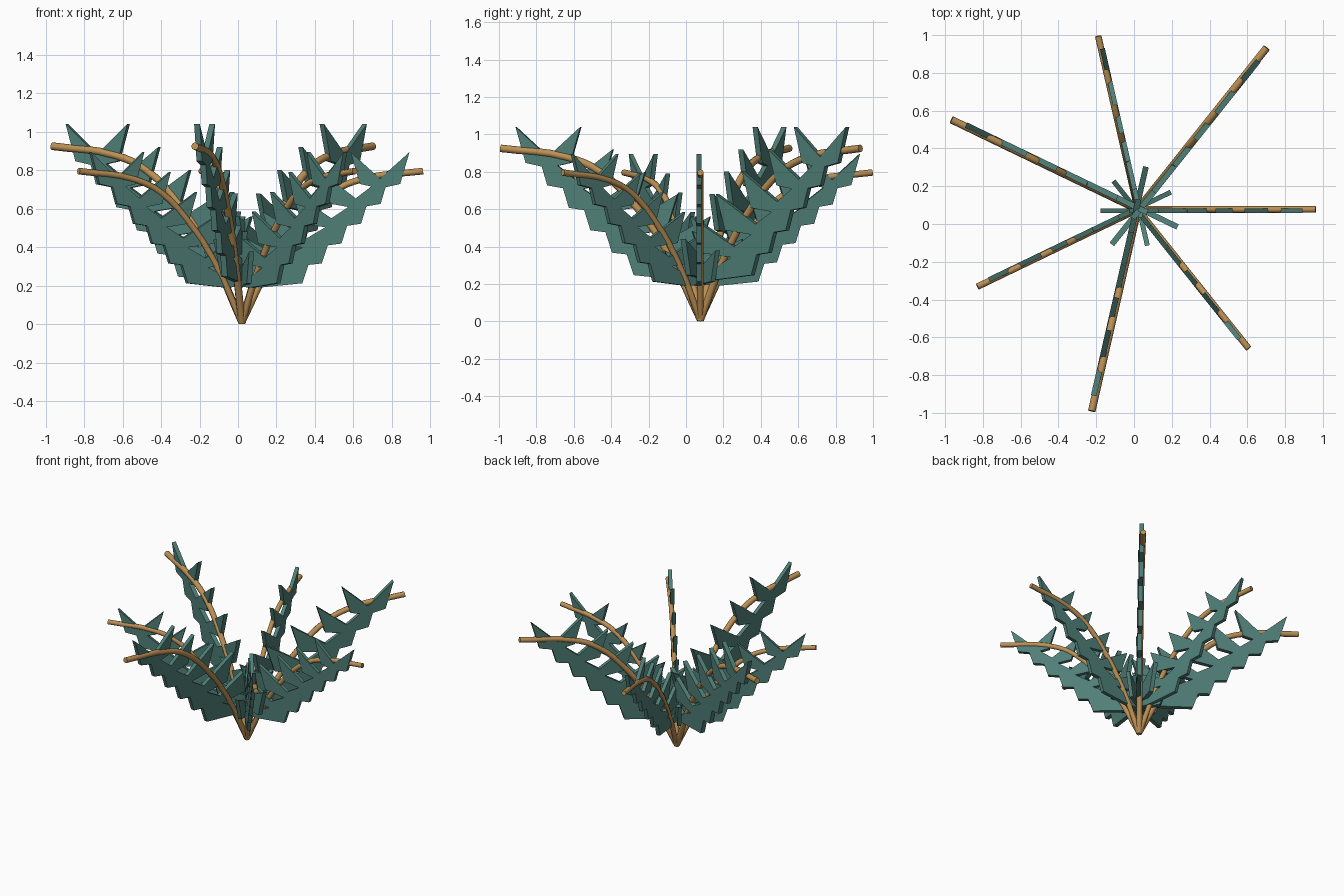
import bpy, bmesh, math
from mathutils import Matrix, Vector

if "Cube" in bpy.data.objects:
    bpy.data.objects.remove(bpy.data.objects["Cube"])


def make_material(name, color):
    mat = bpy.data.materials.new(name)
    mat.use_nodes = True
    mat.diffuse_color = (*color, 1)
    bsdf = mat.node_tree.nodes["Principled BSDF"]
    bsdf.inputs["Base Color"].default_value = (*color, 1)
    bsdf.inputs["Roughness"].default_value = 0.8
    return mat


stem_tan = make_material("stem_tan", (0.50, 0.28, 0.09))
leaf_teal = make_material("leaf_teal", (0.08, 0.21, 0.185))

FRONDS = 7
LEAVES = 6
CENTRE = Vector((0.02, 0.077, 0))
STEM_PATH = [(0, 0.009), (0.183, 0.375), (0.35, 0.61),
             (0.55, 0.80), (0.725, 0.876), (1.095, 0.925)]


def lerp(a, b, t):
    return a + (b - a) * t


def make_stem(name, matrix):
    """Arching round stem in the local xz plane."""
    curve = bpy.data.curves.new(name, "CURVE")
    curve.dimensions = "3D"
    curve.bevel_depth = 0.02
    curve.bevel_resolution = 2
    curve.resolution_u = 4
    curve.use_fill_caps = True
    spline = curve.splines.new("BEZIER")
    spline.bezier_points.add(len(STEM_PATH) - 1)
    for point, (r, z) in zip(spline.bezier_points, STEM_PATH):
        point.co = (r, 0, z)
        point.handle_left_type = point.handle_right_type = "AUTO"
    curve.materials.append(stem_tan)
    obj = bpy.data.objects.new(name, curve)
    bpy.context.collection.objects.link(obj)
    obj.matrix_world = matrix
    bpy.ops.object.select_all(action="DESELECT")
    obj.select_set(True)
    bpy.context.view_layer.objects.active = obj
    bpy.ops.object.convert(target="MESH")
    bpy.ops.object.shade_smooth_by_angle(angle=math.radians(50))


def make_leaves(name, matrix):
    """Stack of two-pointed flat leaflets, wider towards the base."""
    bm = bmesh.new()
    for i in range(LEAVES):
        t = i / (LEAVES - 1)
        r = lerp(0.10, 0.835, t)
        tip_z = lerp(0.44, 1.04, t)
        tip = lerp(0.33, 0.178, t)
        corner = lerp(0.265, 0.122, t)
        outline = [(0, -0.16), (tip, 0), (corner, -0.193), (0, -0.22),
                   (-corner, -0.193), (-tip, 0)]
        # each half is a four-sided blade, extruded to plate thickness
        verts = [bm.verts.new((r + x, -0.023, tip_z + z)) for x, z in outline]
        halves = [bm.faces.new([verts[k] for k in ids])
                  for ids in ((0, 1, 2, 3), (0, 3, 4, 5))]
        extruded = bmesh.ops.extrude_face_region(bm, geom=halves)
        moved = [g for g in extruded["geom"] if isinstance(g, bmesh.types.BMVert)]
        bmesh.ops.translate(bm, verts=moved, vec=(0, 0.03, 0))
        # keep the rear halves so that every plate is closed
        if not all(f.is_valid for f in halves):
            for ids in ((0, 1, 2, 3), (0, 3, 4, 5)):
                bm.faces.new([verts[k] for k in ids])
    bmesh.ops.recalc_face_normals(bm, faces=bm.faces[:])
    mesh = bpy.data.meshes.new(name)
    bm.to_mesh(mesh)
    bm.free()
    mesh.materials.append(leaf_teal)
    obj = bpy.data.objects.new(name, mesh)
    bpy.context.collection.objects.link(obj)
    obj.matrix_world = matrix


# Ring of fronds, alternating between short and long
for n in range(FRONDS):
    size = 1.0 if n % 2 else 0.86
    placement = (Matrix.Translation(CENTRE)
                 @ Matrix.Rotation(math.tau * n / FRONDS, 4, "Z")
                 @ Matrix.Scale(size, 4))
    make_stem(f"frond_stem_{n + 1}", placement)
    make_leaves(f"frond_leaves_{n + 1}", placement)
